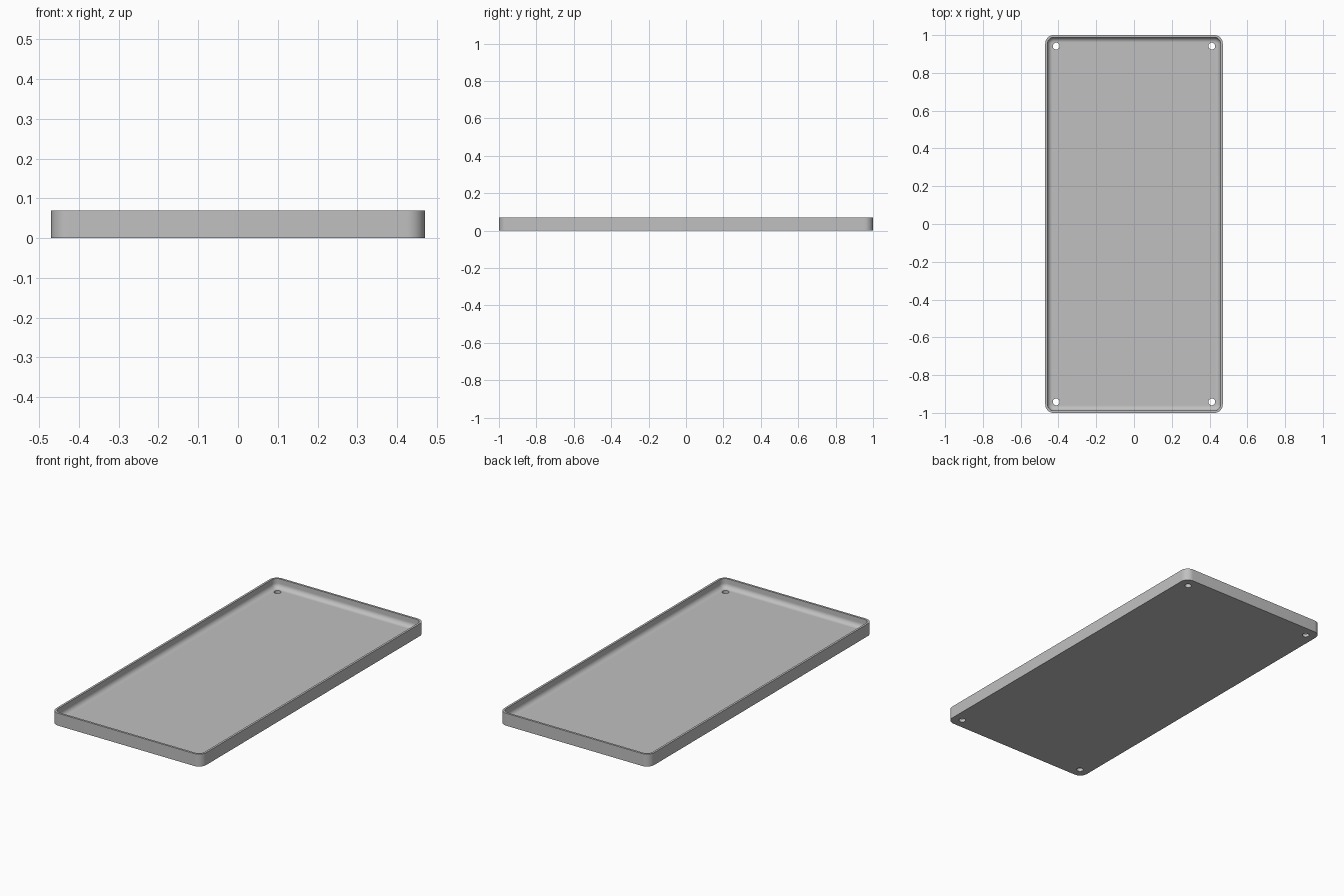
import bpy, bmesh
from math import pi, sin, cos, radians

cube = bpy.data.objects.get("Cube")
if cube:
    bpy.data.objects.remove(cube, do_unlink=True)

HALF_X, HALF_Y, HEIGHT = 0.47, 1.0, 0.07
CORNER, WALL, FLOOR, FILLET = 0.045, 0.012, 0.018, 0.026
STEPS = 10

grey = bpy.data.materials.new("plain grey")
grey.use_nodes = True
colour = (0.53, 0.53, 0.53, 1)
grey.diffuse_color = colour
grey.node_tree.nodes["Principled BSDF"].inputs["Base Color"].default_value = colour


def rounded_ring(bm, inset, z):
    """Rounded rectangle of vertices, pulled inward by inset."""
    r = CORNER - inset
    ring = []
    for i, (sx, sy) in enumerate([(1, 1), (-1, 1), (-1, -1), (1, -1)]):
        for k in range(STEPS + 1):
            a = (i + k / STEPS) * pi / 2
            ring.append(bm.verts.new((sx * (HALF_X - CORNER) + r * cos(a),
                                      sy * (HALF_Y - CORNER) + r * sin(a), z)))
    return ring


# Tray shell: outer wall, flat rim, inner wall, then a fillet into the floor
section = [(0, 0), (0, HEIGHT), (WALL, HEIGHT)]
for k in range(STEPS + 1):
    a = k / STEPS * pi / 2
    section.append((WALL + FILLET * (1 - cos(a)), FLOOR + FILLET * (1 - sin(a))))

bm = bmesh.new()
rings = [rounded_ring(bm, inset, z) for inset, z in section]
for low, high in zip(rings, rings[1:]):
    for i in range(len(low)):
        j = (i + 1) % len(low)
        bm.faces.new((low[i], low[j], high[j], high[i]))
bm.faces.new(rings[0])
bm.faces.new(rings[-1])
bmesh.ops.recalc_face_normals(bm, faces=bm.faces)
mesh = bpy.data.meshes.new("tray")
bm.to_mesh(mesh)
bm.free()
tray = bpy.data.objects.new("tray", mesh)
bpy.context.collection.objects.link(tray)
mesh.materials.append(grey)

# Screw holes through the floor at the four corners
bm = bmesh.new()
for sx in (-1, 1):
    for sy in (-1, 1):
        made = bmesh.ops.create_cone(bm, cap_ends=True, segments=32, radius1=0.018,
                                     radius2=0.018, depth=0.2)
        bmesh.ops.translate(bm, verts=made["verts"], vec=(sx * 0.412, sy * 0.942, 0))
mesh = bpy.data.meshes.new("hole_cutters")
bm.to_mesh(mesh)
bm.free()
mesh.materials.append(grey)
cutters = bpy.data.objects.new("hole_cutters", mesh)
bpy.context.collection.objects.link(cutters)
cutters.hide_render = True

cut = tray.modifiers.new("screw_holes", "BOOLEAN")
cut.operation = "DIFFERENCE"
cut.solver = "EXACT"
cut.object = cutters

bpy.ops.object.select_all(action="DESELECT")
tray.select_set(True)
bpy.context.view_layer.objects.active = tray
bpy.ops.object.modifier_apply(modifier=cut.name)
bpy.data.objects.remove(cutters, do_unlink=True)
bpy.ops.object.shade_smooth_by_angle(angle=radians(30))
